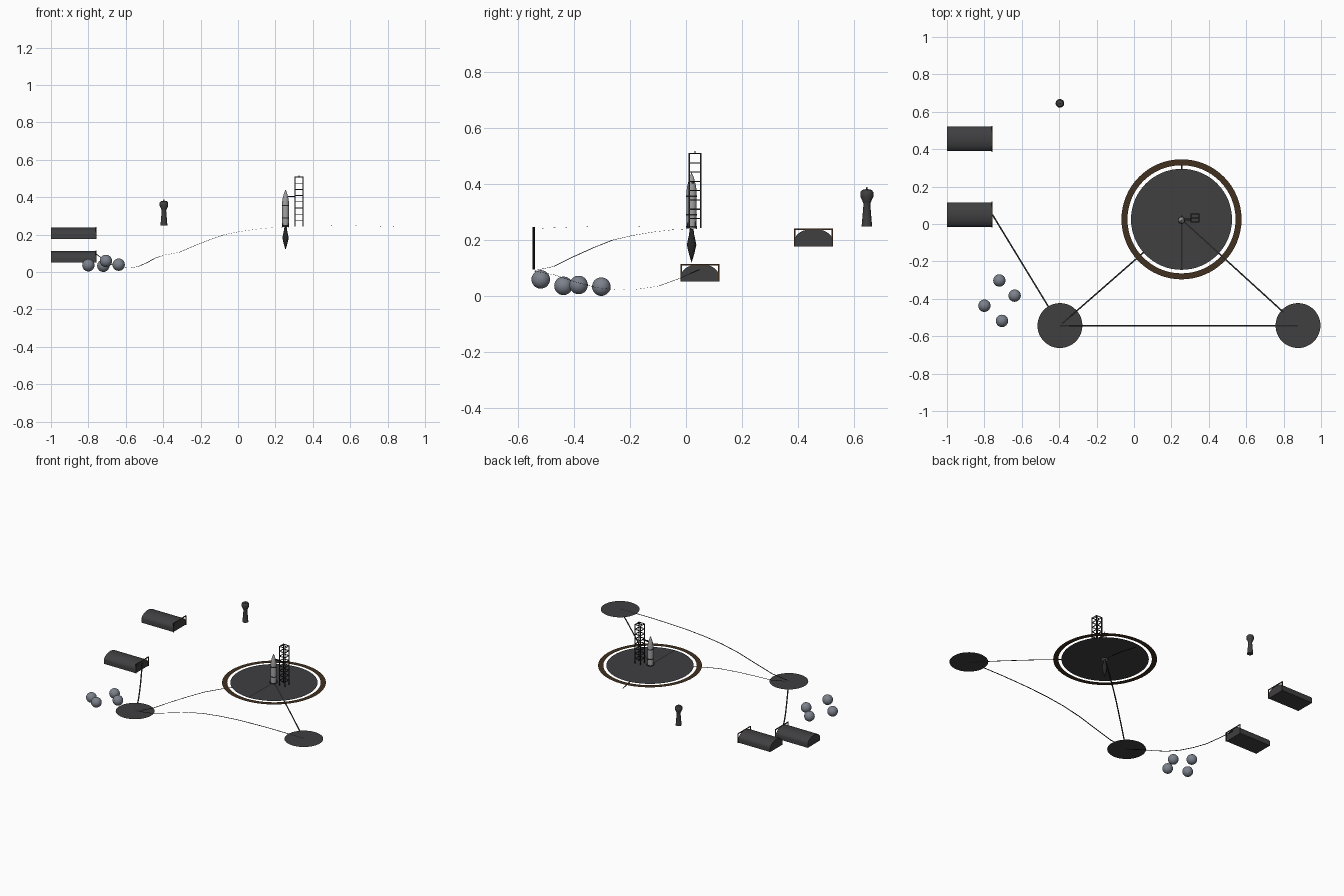
import bpy, bmesh, math
from mathutils import Vector

if "Cube" in bpy.data.objects:
    bpy.data.objects.remove(bpy.data.objects["Cube"])


def mat(name, c):
    m = bpy.data.materials.new(name)
    m.diffuse_color = (*c, 1)
    m.use_nodes = True
    m.node_tree.nodes["Principled BSDF"].inputs["Base Color"].default_value = m.diffuse_color
    return m


DARK = mat("dark", (0.05, 0.05, 0.053))
BLACK = mat("black", (0.02, 0.02, 0.02))
BROWN = mat("brown", (0.053, 0.03, 0.014))
METAL = mat("metal", (0.35, 0.35, 0.36))
TANK = mat("tank", (0.2, 0.22, 0.26))


def finish(name, bm, m, smooth=False):
    me = bpy.data.meshes.new(name)
    bm.to_mesh(me)
    bm.free()
    ob = bpy.data.objects.new(name, me)
    bpy.context.collection.objects.link(ob)
    me.materials.append(m)
    if smooth:
        bpy.ops.object.select_all(action='DESELECT')
        ob.select_set(True)
        bpy.context.view_layer.objects.active = ob
        bpy.ops.object.shade_smooth_by_angle(angle=math.radians(40))
    return ob


def lathe(name, x, y, profile, m, n=24):
    bm = bmesh.new()
    vs = [bm.verts.new((x + r, y, z)) for r, z in profile]
    es = [bm.edges.new(p) for p in zip(vs, vs[1:])]
    bmesh.ops.spin(bm, geom=vs + es, cent=(x, y, 0), axis=(0, 0, 1),
                   angle=2 * math.pi, steps=n)
    bmesh.ops.remove_doubles(bm, verts=bm.verts, dist=1e-5)
    bmesh.ops.recalc_face_normals(bm, faces=bm.faces)
    return finish(name, bm, m, True)


def disc(name, x, y, z, r0, r1, m, n=64):
    bm = bmesh.new()
    rings = [[bm.verts.new((x + r * math.cos(2 * math.pi * i / n),
                            y + r * math.sin(2 * math.pi * i / n), z))
              for i in range(n)] for r in (r0, r1) if r > 0]
    if r0 > 0:
        a, b = rings
        for i in range(n):
            j = (i + 1) % n
            bm.faces.new((a[i], b[i], b[j], a[j]))
    else:
        bm.faces.new(rings[0])
    return finish(name, bm, m)


def box(bm, lo, hi):
    vs = bmesh.ops.create_cube(bm, size=1)["verts"]
    lo, hi = Vector(lo), Vector(hi)
    for v in vs:
        v.co = (lo + hi) / 2 + Vector(a * b for a, b in zip(v.co, hi - lo))


def road(name, a, b, heights, w=0.008):
    # flat ribbon with evenly spaced heights
    bm = bmesh.new()
    a, b = Vector(a), Vector(b)
    d = (b - a).normalized()
    side = Vector((-d.y, d.x)) * w / 2
    rows = []
    for i, z in enumerate(heights):
        p = a.lerp(b, i / (len(heights) - 1))
        rows.append([bm.verts.new((*(p + s * side), z)) for s in (-1, 1)])
    for p, q in zip(rows, rows[1:]):
        bm.faces.new((p[0], q[0], q[1], p[1]))
    finish(name, bm, BLACK)


CX, CY = 0.254, 0.025
P1, P2 = (-0.396, -0.543), (0.877, -0.543)

# launch pad and landing pads
disc("launch_pad", CX, CY, 0.243, 0, 0.27, DARK)
disc("launch_pad_ring", CX, CY, 0.243, 0.289, 0.321, BROWN)
for i, (p, z) in enumerate(((P1, 0.092), (P2, 0.243))):
    disc(f"landing_pad_{i}", *p, z, 0, 0.117, DARK, 48)
    disc(f"landing_pad_rim_{i}", *p, z, 0.117, 0.12, BROWN, 48)

# roads following the ground
road("road_pads", P1, P2, (0.094, 0.11, 0.147, 0.185, 0.212, 0.228, 0.238, 0.243, 0.246, 0.246, 0.246))
road("road_west", P1, (CX, CY), (0.09, 0.105, 0.14, 0.172, 0.2, 0.216, 0.228, 0.236, 0.24))
road("road_east", P2, (CX, CY), (0.24, 0.246, 0.248, 0.246, 0.245))
road("road_hangar", (-0.757, 0.05), P1, (0.095, 0.062, 0.035, 0.024, 0.021, 0.03, 0.05, 0.075, 0.089))
road("flame_trench", (CX, -0.24), (CX, 0.32), (0.246, 0.245, 0.244, 0.227, 0.198))

# rocket with bands, fins and exhaust
lathe("rocket_body", CX, CY - 0.005, [(0, 0.24), (0.018, 0.24), (0.018, 0.375), (0.015, 0.395),
      (0.010, 0.415), (0.005, 0.43), (0.002, 0.435), (0, 0.446)], METAL)
for i, z in enumerate((0.247, 0.289, 0.355)):
    lathe(f"rocket_band_{i}", CX, CY - 0.005, [(0.017, z - 0.003), (0.0195, z - 0.003),
          (0.0195, z + 0.003), (0.017, z + 0.003)], BLACK)
bm = bmesh.new()
for k in range(4):
    a = math.pi / 4 + k * math.pi / 2
    c, s = math.cos(a), math.sin(a)
    bm.faces.new([bm.verts.new((CX + r * c, CY - 0.005 + r * s, z))
                  for r, z in ((0.016, 0.242), (0.026, 0.238), (0.026, 0.248), (0.016, 0.27))])
finish("rocket_fins", bm, DARK)
lathe("rocket_exhaust", CX, CY - 0.005, [(0, 0.238), (0.007, 0.238), (0.009, 0.22), (0.017, 0.182),
      (0.009, 0.148), (0, 0.118)], BLACK, 12)

# service tower: posts, ring levels, arm and mast
TX, TY, H, T = 0.326, 0.032, 0.021, 0.0025
bm = bmesh.new()
for sx in (-1, 1):
    for sy in (-1, 1):
        x, y = TX + sx * H, TY + sy * H
        box(bm, (x - T, y - T, 0.243), (x + T, y + T, 0.51))
for i in range(1, 9):
    z = 0.243 + i * 0.0331
    for s in (-1, 1):
        box(bm, (TX - H, TY + s * H - 0.002, z - 0.002), (TX + H, TY + s * H + 0.002, z + 0.002))
        box(bm, (TX + s * H - 0.002, TY - H, z - 0.002), (TX + s * H + 0.002, TY + H, z + 0.002))
box(bm, (CX + 0.012, CY - 0.006, 0.401), (TX - H, CY + 0.004, 0.407))
box(bm, (TX - 0.002, TY - 0.002, 0.506), (TX + 0.002, TY + 0.002, 0.517))
box(bm, (TX - H, TY - 0.002, 0.506), (TX + H, TY + 0.002, 0.51))
finish("service_tower", bm, BLACK)

# control tower
lathe("control_tower", -0.396, 0.645, [(0, 0.248), (0.019, 0.248), (0.018, 0.256), (0.012, 0.328),
      (0.014, 0.334), (0.023, 0.354), (0.023, 0.37), (0.017, 0.378), (0.003, 0.381),
      (0.002, 0.388), (0, 0.388)], DARK)

# arched hangars with door frames
for k, (y0, z0) in enumerate(((0.05, 0.051), (0.455, 0.177))):
    prof = [(-0.066, 0)] + [(-0.066 * math.cos(math.pi * i / 16), 0.024 + 0.038 * math.sin(math.pi * i / 16))
                            for i in range(17)] + [(0.066, 0)]
    bm = bmesh.new()
    f = bm.faces.new([bm.verts.new((-1, y0 + y, z0 + z)) for y, z in prof])
    g = bmesh.ops.extrude_face_region(bm, geom=[f])
    bmesh.ops.translate(bm, verts=[v for v in g["geom"] if isinstance(v, bmesh.types.BMVert)],
                        vec=(0.24, 0, 0))
    bmesh.ops.recalc_face_normals(bm, faces=bm.faces)
    finish(f"hangar_{k}", bm, DARK, True)
    bm = bmesh.new()
    for s in (-1, 1):
        y = y0 + s * 0.067
        box(bm, (-0.761, y - 0.0025, z0), (-0.756, y + 0.0025, z0 + 0.062))
    box(bm, (-0.761, y0 - 0.069, z0 + 0.058), (-0.756, y0 + 0.069, z0 + 0.063))
    finish(f"hangar_door_frame_{k}", bm, BROWN)

# storage spheres
for i, (x, y, z) in enumerate(((-0.72, -0.302, 0.033), (-0.638, -0.383, 0.039),
                               (-0.80, -0.437, 0.036), (-0.706, -0.518, 0.059))):
    prof = [(0.033 * math.sin(math.pi * j / 14), z - 0.033 * math.cos(math.pi * j / 14)) for j in range(15)]
    lathe(f"storage_sphere_{i}", x, y, prof, TANK)
